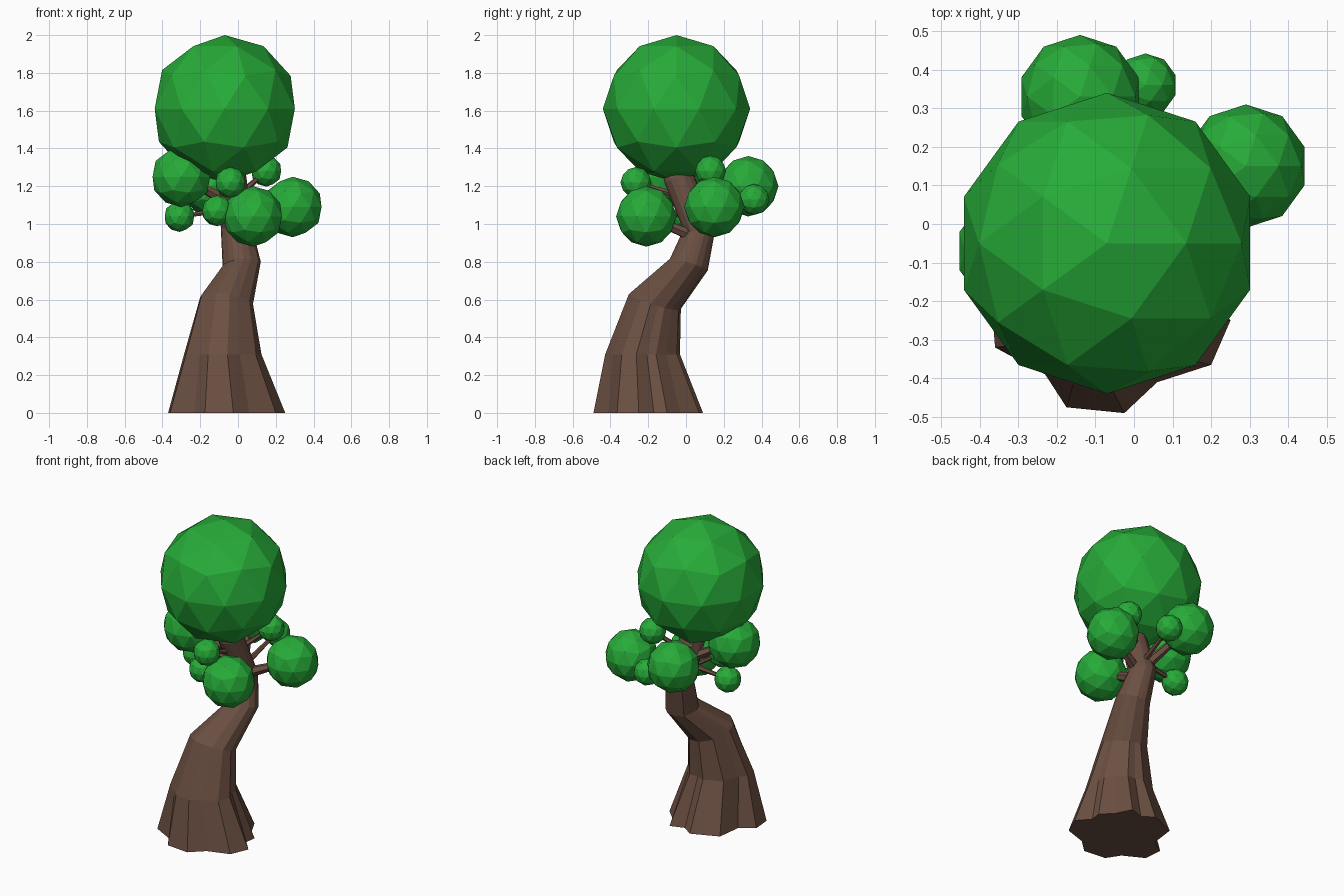
import bpy, bmesh, math
from mathutils import Vector

if "Cube" in bpy.data.objects:
    bpy.data.objects.remove(bpy.data.objects["Cube"])


def material(name, rgb):
    m = bpy.data.materials.new(name)
    m.diffuse_color = (*rgb, 1)
    m.use_nodes = True
    m.node_tree.nodes["Principled BSDF"].inputs["Base Color"].default_value = m.diffuse_color
    return m


LEAF = material("leaf_green", (0.02, 0.41, 0.04))
BARK = material("bark_brown", (0.15, 0.08, 0.055))


def foliage(name, centre, radius):
    bpy.ops.mesh.primitive_ico_sphere_add(subdivisions=2, radius=radius, location=centre)
    ob = bpy.context.object
    ob.name = name
    ob.data.materials.append(LEAF)


def loft(name, rings):
    """Skin a list of equal-length rings of points and cap both ends."""
    bm = bmesh.new()
    loops = [[bm.verts.new(p) for p in ring] for ring in rings]
    n = len(loops[0])
    for a, b in zip(loops, loops[1:]):
        for i in range(n):
            j = (i + 1) % n
            bm.faces.new((a[i], a[j], b[j], b[i]))
    bm.faces.new(loops[0])
    bm.faces.new(loops[-1])
    bmesh.ops.recalc_face_normals(bm, faces=bm.faces)
    me = bpy.data.meshes.new(name)
    bm.to_mesh(me)
    bm.free()
    me.materials.append(BARK)
    ob = bpy.data.objects.new(name, me)
    bpy.context.collection.objects.link(ob)


# Trunk: lobed root outline, then tilted rings that lose the lobes higher up
base = [(.20, -.365), (.06, -.41), (-.025, -.49), (-.175, -.475), (-.23, -.39),
        (-.36, -.32), (-.37, -.20), (-.28, -.14), (-.26, .02), (-.09, .09),
        (-.02, .04), (.07, .07), (.12, -.03), (.19, -.10), (.18, -.17), (.25, -.25)]
mid = Vector((-.06, -.20))
rel = [Vector(p) - mid for p in base]
# centre x, y, z, radius, slope of ring along x and y, lobe strength
sections = [(-.08, -.23, .31, .195, 0, 0, .5),
            (-.06, -.165, .59, .137, -.15, -.3, .25),
            (.02, .015, .785, .10, .1, -.3, .15),
            (-.005, .07, .97, .085, -.1, .0, .1),
            (-.03, -.04, 1.25, .075, 0, .4, .1),
            (-.06, -.09, 1.5, .04, 0, .3, 0)]
rings = [[(x, y, 0) for x, y in base]]
for cx, cy, cz, r, sx, sy, lobe in sections:
    ring = []
    for v in rel:
        d = v.normalized() * r * (1 + lobe * (v.length / .28 - 1))
        ring.append((cx + d.x, cy + d.y, cz + sx * d.x + sy * d.y))
    rings.append(ring)
loft("trunk", rings)


# Branches: thin tapered sticks from the trunk into each leaf ball
def branch(name, start, end, r0, r1, sides=6):
    a, b = Vector(start), Vector(end)
    q = (b - a).to_track_quat('Z', 'Y')
    loft(name, [[p + q @ Vector((r * math.cos(math.tau * i / sides),
                                 r * math.sin(math.tau * i / sides), 0))
                 for i in range(sides)] for p, r in ((a, r0), (b, r1))])


# Crown and side balls: centre, then where the branch leaves the trunk
foliage("crown", (-.07, -.05, 1.61), .39)
large = [((-.30, -.07, 1.25), (-.02, .02, 1.10)),
         ((.08, -.21, 1.04), (.02, .05, .93)),
         ((.29, .15, 1.09), (.02, .05, .98)),
         ((-.14, .33, 1.20), (-.01, .06, 1.0))]
small = [((-.04, -.265, 1.22), (-.02, -.01, 1.14)),
         ((.15, .13, 1.28), (-.01, .02, 1.14)),
         ((.03, .36, 1.13), (0, .06, 1.02)),
         ((-.31, .01, 1.04), (-.02, .03, 1.08)),
         ((-.11, -.21, 1.07), (-.01, .04, 1.04))]
for kind, balls, radius, thick in (("large", large, .16, .035), ("small", small, .082, .02)):
    for k, (c, s) in enumerate(balls, 1):
        foliage(f"{kind}_leaf_ball_{k}", c, radius)
        branch(f"{kind}_branch_{k}", s, c, thick, thick * .5)
